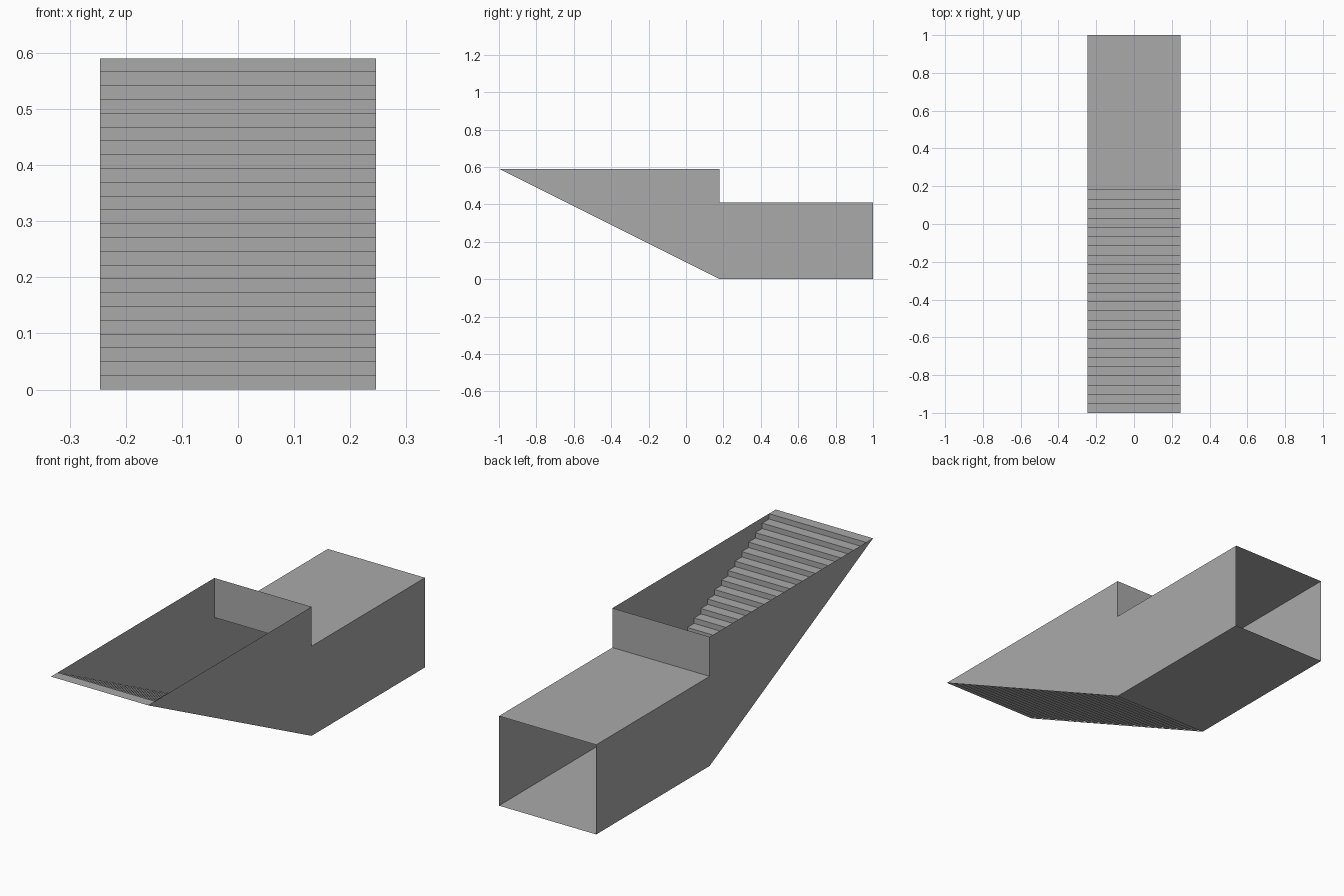
import bpy

if "Cube" in bpy.data.objects:
    bpy.data.objects.remove(bpy.data.objects["Cube"])

S = 2 / 12.2                      # metres to model units
STEPS, TREAD, RISER = 24, 0.3 * S, 0.15 * S
HALF = 1.5 * S                    # half width
TOP, ROOF = STEPS * RISER, 2.5 * S
FRONT, BACK = -1.0, 1.0
FOOT = FRONT + STEPS * TREAD      # bottom of the flight

concrete = bpy.data.materials.new("grey concrete")
concrete.diffuse_color = (0.4, 0.4, 0.4, 1)
concrete.use_nodes = True
concrete.node_tree.nodes["Principled BSDF"].inputs["Base Color"].default_value = concrete.diffuse_color


def make(name, verts, faces):
    mesh = bpy.data.meshes.new(name)
    mesh.from_pydata(verts, [], faces)
    mesh.materials.append(concrete)
    obj = bpy.data.objects.new(name, mesh)
    bpy.context.collection.objects.link(obj)


def sheet(name, path):
    """Sweep an open (y, z) path across the full width."""
    verts = [(x, y, z) for y, z in path for x in (-HALF, HALF)]
    faces = [(2 * i, 2 * i + 1, 2 * i + 3, 2 * i + 2) for i in range(len(path) - 1)]
    make(name, verts, faces)


# Stair flight: a folded sheet, tread then riser, going down towards the back
flight = [(FRONT, TOP)]
for i in range(STEPS):
    y = FRONT + (i + 1) * TREAD
    flight += [(y, TOP - i * RISER), (y, TOP - (i + 1) * RISER)]
sheet("stairs", flight)

# Passage floor, roof and the upright wall over the passage entrance
sheet("passage_floor", [(FOOT, 0), (BACK, 0)])
sheet("passage_roof", [(BACK, ROOF), (FOOT, ROOF)])
sheet("headwall", [(FOOT, ROOF), (FOOT, TOP)])

# Side walls
outline = [(FRONT, TOP), (FOOT, 0), (BACK, 0), (BACK, ROOF), (FOOT, ROOF), (FOOT, TOP)]
for name, x in (("left_wall", -HALF), ("right_wall", HALF)):
    order = range(6) if x > 0 else reversed(range(6))
    make(name, [(x, y, z) for y, z in outline], [tuple(order)])
